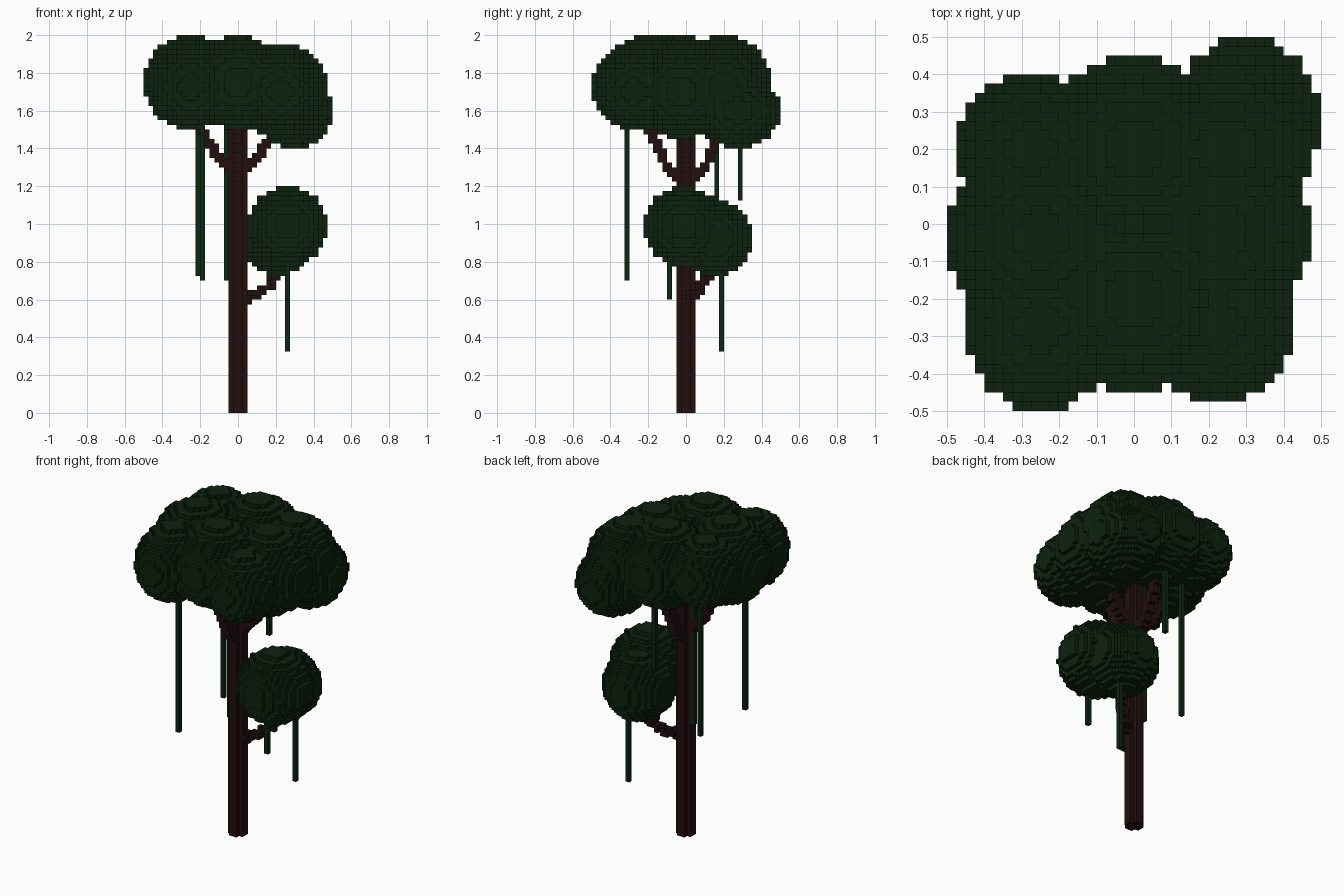
import bpy, bmesh, math
from mathutils import Vector

old = bpy.data.objects.get("Cube")
if old:
    bpy.data.objects.remove(old, do_unlink=True)

V = 0.025  # voxel size


def material(name, rgb):
    m = bpy.data.materials.new(name)
    m.use_nodes = True
    m.diffuse_color = (*rgb, 1)
    m.roughness = 1.0
    m.specular_intensity = 0.0
    bsdf = m.node_tree.nodes["Principled BSDF"]
    bsdf.inputs["Base Color"].default_value = (*rgb, 1)
    bsdf.inputs["Roughness"].default_value = 1.0
    bsdf.inputs["Specular IOR Level"].default_value = 0.0
    return m


BARK = material("dark bark", (0.017, 0.0045, 0.0045))
LEAF = material("deep leaf green", (0.004, 0.0155, 0.0045))
VINE = material("vine green", (0.004, 0.018, 0.006))


def ellipsoid(center, radii):
    """Voxels whose centres lie inside an ellipsoid."""
    lo = [math.floor((c - r) / V) - 1 for c, r in zip(center, radii)]
    hi = [math.ceil((c + r) / V) + 1 for c, r in zip(center, radii)]
    cells = set()
    for i in range(lo[0], hi[0]):
        for j in range(lo[1], hi[1]):
            for k in range(lo[2], hi[2]):
                d = sum((((n + 0.5) * V - c) / r) ** 2
                        for n, c, r in zip((i, j, k), center, radii))
                if d <= 1.0:
                    cells.add((i, j, k))
    return cells


def limb(points, radius):
    """Voxels swept by a ball along a polyline."""
    cells = set()
    for a, b in zip(points, points[1:]):
        a, b = Vector(a), Vector(b)
        steps = max(2, int((b - a).length / (V * 0.5)))
        for s in range(steps + 1):
            cells |= ellipsoid(a.lerp(b, s / steps), (radius,) * 3)
    return cells


def column(x, y, z0, z1):
    """One-voxel-wide vertical strand."""
    i, j = math.floor(x / V), math.floor(y / V)
    return {(i, j, k) for k in range(round(z0 / V), round(z1 / V))}


parts = []  # (name, voxels, material); earlier parts own shared voxels

# Leaf masses
crown_blobs = [
    ((-0.25, -0.0375, 1.75), (0.25, 0.25, 0.25)),
    ((0.0, 0.2, 1.75), (0.25, 0.25, 0.25)),
    ((0.0, -0.2, 1.75), (0.25, 0.25, 0.25)),
    ((0.225, -0.025, 1.70), (0.25, 0.25, 0.25)),
    ((0.25, 0.2, 1.725), (0.225, 0.225, 0.225)),
    ((0.3, 0.275, 1.60), (0.2, 0.225, 0.2)),
    ((-0.25, -0.275, 1.725), (0.2, 0.225, 0.225)),
    ((-0.275, 0.2, 1.775), (0.2, 0.2, 0.2)),
    ((0.225, -0.275, 1.70), (0.2, 0.2, 0.2)),
]
lower_blobs = [
    ((0.2625, -0.0125, 0.9875), (0.2125, 0.2125, 0.2125)),
    ((0.2125, 0.15, 0.925), (0.2, 0.2, 0.2)),
]
parts.append(("crown_foliage", set().union(*(ellipsoid(*b) for b in crown_blobs)), LEAF))
parts.append(("lower_foliage", set().union(*(ellipsoid(*b) for b in lower_blobs)), LEAF))

# Trunk: four voxels across with the corners cut
trunk = {(i, j, k) for i in range(-2, 2) for j in range(-2, 2) for k in range(64)
         if not (i in (-2, 1) and j in (-2, 1))}
parts.append(("trunk", trunk, BARK))

# Branches: one low limb, and four under the crown, one to each side
lower_path = [(0.03, 0, 0.605), (0.1, 0.04, 0.62), (0.17, 0.09, 0.68), (0.25, 0.16, 0.79)]
parts.append(("lower_branch", limb(lower_path, 0.028), BARK))
sides = {"left": (1, 0, 1.27), "right": (-1, 0, 1.27),
         "back": (0, 1, 1.23), "front": (0, -1, 1.23)}
for name, (dx, dy, z) in sides.items():
    path = [(dx * d, dy * d, h) for d, h in ((0.02, z), (0.11, z + 0.09), (0.21, 1.53))]
    parts.append(("crown_branch_" + name, limb(path, 0.03), BARK))

# Hanging vines
vines = [
    (-0.1875, -0.3125, 0.70, 1.6),
    (-0.2125, 0.1625, 0.725, 1.65),
    (-0.0625, 0.0125, 0.70, 1.6),
    (0.0125, 0.2875, 1.125, 1.6),
    (0.2625, 0.1875, 0.325, 0.85),
    (0.2625, -0.0875, 0.60, 0.9),
]
for n, v in enumerate(vines, 1):
    parts.append((f"vine_{n}", column(*v), VINE))

# Give every voxel one owner, then keep only exposed sides
filled = set()
owned = []
for name, cells, mat in parts:
    owned.append((name, cells - filled, mat))
    filled |= cells

SIDES = []
for axis in range(3):
    u, w = (axis + 1) % 3, (axis + 2) % 3
    for sign in (0, 1):
        corners = []
        for a, b in ((0, 0), (1, 0), (1, 1), (0, 1)):
            c = [0, 0, 0]
            c[axis], c[u], c[w] = sign, a, b
            corners.append(tuple(c))
        step = [0, 0, 0]
        step[axis] = 1 if sign else -1
        SIDES.append((step, corners if sign else corners[::-1]))


def build(name, cells, mat):
    bm = bmesh.new()
    verts = {}
    for cell in sorted(cells):
        for step, corners in SIDES:
            if tuple(p + q for p, q in zip(cell, step)) in filled:
                continue
            loop = []
            for c in corners:
                key = tuple(p + q for p, q in zip(cell, c))
                if key not in verts:
                    verts[key] = bm.verts.new([n * V for n in key])
                loop.append(verts[key])
            bm.faces.new(loop)
    mesh = bpy.data.meshes.new(name)
    bm.to_mesh(mesh)
    bm.free()
    mesh.materials.append(mat)
    bpy.context.scene.collection.objects.link(bpy.data.objects.new(name, mesh))


for part in owned:
    build(*part)
